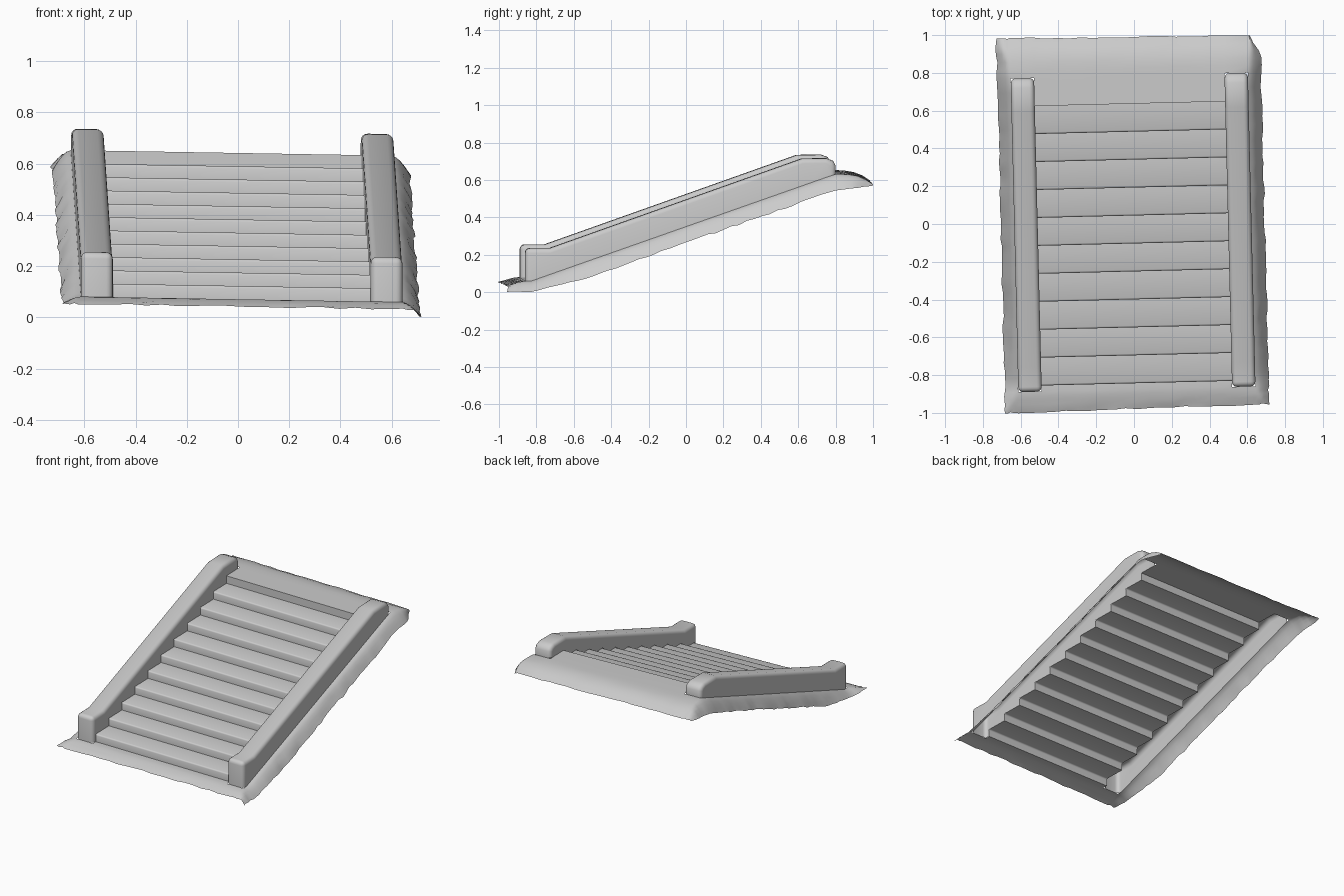
import bpy, bmesh, math, random
from mathutils import Matrix

if "Cube" in bpy.data.objects:
    bpy.data.objects.remove(bpy.data.objects["Cube"])

random.seed(4)
STEPS, GO, RISE = 11, 0.148, 0.052
Y0, Z0 = -0.843, 0.068                 # foot of the first riser
Y1, Z1 = Y0 + GO * (STEPS - 1), Z0 + RISE * STEPS
XL, XR, HALF = -0.572, 0.560, 0.062    # rail centres and half width
RF, RB = -0.875, 0.786                 # rail front and back ends

# Whole staircase is turned slightly and leans down to the right
LEAN = Matrix.Identity(4)
LEAN[2][0] = -0.017
PLACE = Matrix.Rotation(math.radians(1.4), 4, 'Z') @ LEAN


def finish(bm, name, angle):
    bmesh.ops.recalc_face_normals(bm, faces=bm.faces)
    bm.normal_update()
    if sum(f.normal.z * f.calc_area() for f in bm.faces) < 0:
        bmesh.ops.reverse_faces(bm, faces=bm.faces)
    bm.transform(PLACE)
    me = bpy.data.meshes.new(name)
    bm.to_mesh(me)
    bm.free()
    ob = bpy.data.objects.new(name, me)
    bpy.context.collection.objects.link(ob)
    me.polygons.foreach_set("use_smooth", [True] * len(me.polygons))
    me.set_sharp_from_angle(angle=math.radians(angle))
    return ob


def base(y):
    """Ground line beside the stairs."""
    return min(Z1, max(Z0, Z0 + (y - Y0) * RISE / GO))


def stair_profile():
    pts = [(Y0, Z0)]
    for k in range(STEPS):
        y, z = Y0 + GO * k, Z0 + RISE * (k + 1)
        pts.append((y, z))
        if k < STEPS - 1:
            pts.append((y + GO, z))
    return pts


# Steps: open zigzag sheet between the rails, with softened nosings
bm = bmesh.new()
rows = [[bm.verts.new((x, y, z)) for x in (XL + HALF, XR - HALF)]
        for y, z in stair_profile()]
for a, b in zip(rows, rows[1:]):
    bm.faces.new((a[0], a[1], b[1], b[0]))
noses = [bm.edges.get(r) for r in rows[1:-1:2]]
bmesh.ops.bevel(bm, geom=noses, offset=0.009, segments=2, profile=0.5, affect='EDGES')
finish(bm, "steps", 50)


# Side rails: hollow kerbs, inner wall follows the steps
def rail(name, cx, side):
    top = [(RB, Z1), (RB, 0.685), (0.772, 0.71), (0.735, 0.724), (0.605, 0.722),
           (-0.745, 0.243), (RF, 0.243), (RF, Z0)]
    bottom = stair_profile()
    n = len(top)
    bm = bmesh.new()
    inner = [bm.verts.new((cx - side * HALF, y, z)) for y, z in top + bottom]
    outer = [bm.verts.new((cx + side * HALF, y, z if 0 < i < n - 1 else base(y)))
             for i, (y, z) in enumerate(top + bottom)]
    edges = []
    for i in range(n - 1):
        bm.faces.new((inner[i], inner[i + 1], outer[i + 1], outer[i]))
        edges += [bm.edges.get((s[i], s[i + 1])) for s in (inner, outer)]
    edges.append(bm.edges.get((inner[6], outer[6])))
    bm.faces.new(inner[::-1])
    # outer wall keeps one point per riser, giving a straight foot
    bm.faces.new(outer[:n] + outer[n::2])
    bmesh.ops.delete(bm, geom=[v for v in bm.verts if not v.link_faces], context='VERTS')
    bmesh.ops.recalc_face_normals(bm, faces=bm.faces)
    bmesh.ops.bevel(bm, geom=edges, offset=0.026, segments=4, profile=0.5,
                    affect='EDGES', clamp_overlap=True)
    bmesh.ops.triangulate(bm, faces=[f for f in bm.faces if len(f.verts) > 4])
    finish(bm, name, 40)


rail("left_rail", XL, -1)
rail("right_rail", XR, 1)

# Earth border: grid around the stairs, dropping away at its rim
T = (0.2, 0.4, 0.6, 0.8, 1.0)
xi = [XL - HALF, XL + HALF, XR - HALF, XR + HALF]
mid = [xi[1] + (xi[2] - xi[1]) * i / 16 for i in range(1, 16)]
cols = [(xi[0], -t) for t in reversed(T)] + [(x, 0) for x in
        xi[:2] + mid + xi[2:]] + [(xi[3], t) for t in T]
ins = [RF, Y0] + [Y0 + (Y1 - Y0) * i / 36 for i in range(1, 36)] + [Y1, 0.71, RB]
lines = [(RF, -t) for t in reversed(T)] + [(y, 0) for y in ins] + [(RB, t) for t in T]
jx = {(s, j): random.random() for s in (-1, 1) for j in range(len(lines))}
jy = {(s, i): random.random() for s in (-1, 1) for i in range(len(cols))}

bm = bmesh.new()
grid = []
for j, (yb, ty) in enumerate(lines):
    row = []
    for i, (xb, tx) in enumerate(cols):
        x, y = xb, yb
        if tx:
            s = 1 if tx > 0 else -1
            edge = (0.697 if s > 0 else -0.710) - s * 0.010 * jx[s, j]
            x += (edge - xb) * abs(tx)
        if ty:
            s = 1 if ty > 0 else -1
            edge = (0.995 - 0.010 * x if s > 0 else -0.981 + 0.010 * x) - s * 0.008 * jy[s, i]
            y += (edge - yb) * abs(ty)
        if tx > 0 and y > 0.88:                      # clipped back right corner
            x -= 0.06 * tx * (y - 0.88) / 0.11
        level = Z1 if y > Y1 - 0.001 and xi[1] - .01 < x < xi[2] + .01 else base(y)
        # rim drop, shallower at the front corners and across the back
        f = min(1, max(0, (y + 0.85) / 0.3))
        low = 0.056 if tx > 0 else 0.028
        side = low + (0.085 - low) * f
        if y > 0.8:
            side -= 0.025 * (y - 0.8) / 0.2
        drop = side * abs(tx) ** 1.6
        drop = max(drop, (0.055 if ty > 0 else 0.028) * abs(ty) ** (3 if ty > 0 else 1.5))
        if tx and not ty:
            drop += random.uniform(-0.005, 0.005) * abs(tx) * f
        if ty:
            drop += random.uniform(-0.003, 0.003) * abs(ty)
        row.append(bm.verts.new((x, y, level - drop)))
    grid.append(row)
for j in range(len(lines) - 1):
    yc = (grid[j][8].co.y + grid[j + 1][8].co.y) / 2
    for i in range(len(cols) - 1):
        xc = (cols[i][0] + cols[i + 1][0]) / 2
        flat = cols[i][1] == 0 == cols[i + 1][1]
        if flat and xi[1] < xc < xi[2] and Y0 < yc < Y1:
            continue                                  # opening for the steps
        if flat and not xi[1] < xc < xi[2] and RF < yc < RB:
            continue                                  # openings for the rails
        bm.faces.new((grid[j][i], grid[j][i + 1], grid[j + 1][i + 1], grid[j + 1][i]))
bmesh.ops.delete(bm, geom=[v for v in bm.verts if not v.link_faces], context='VERTS')
finish(bm, "earth_border", 60)

# Rest the lowest point on the ground
obs = list(bpy.context.collection.objects)
low = min(v.co.z for o in obs for v in o.data.vertices)
for o in obs:
    o.data.transform(Matrix.Translation((0, 0, -low)))
